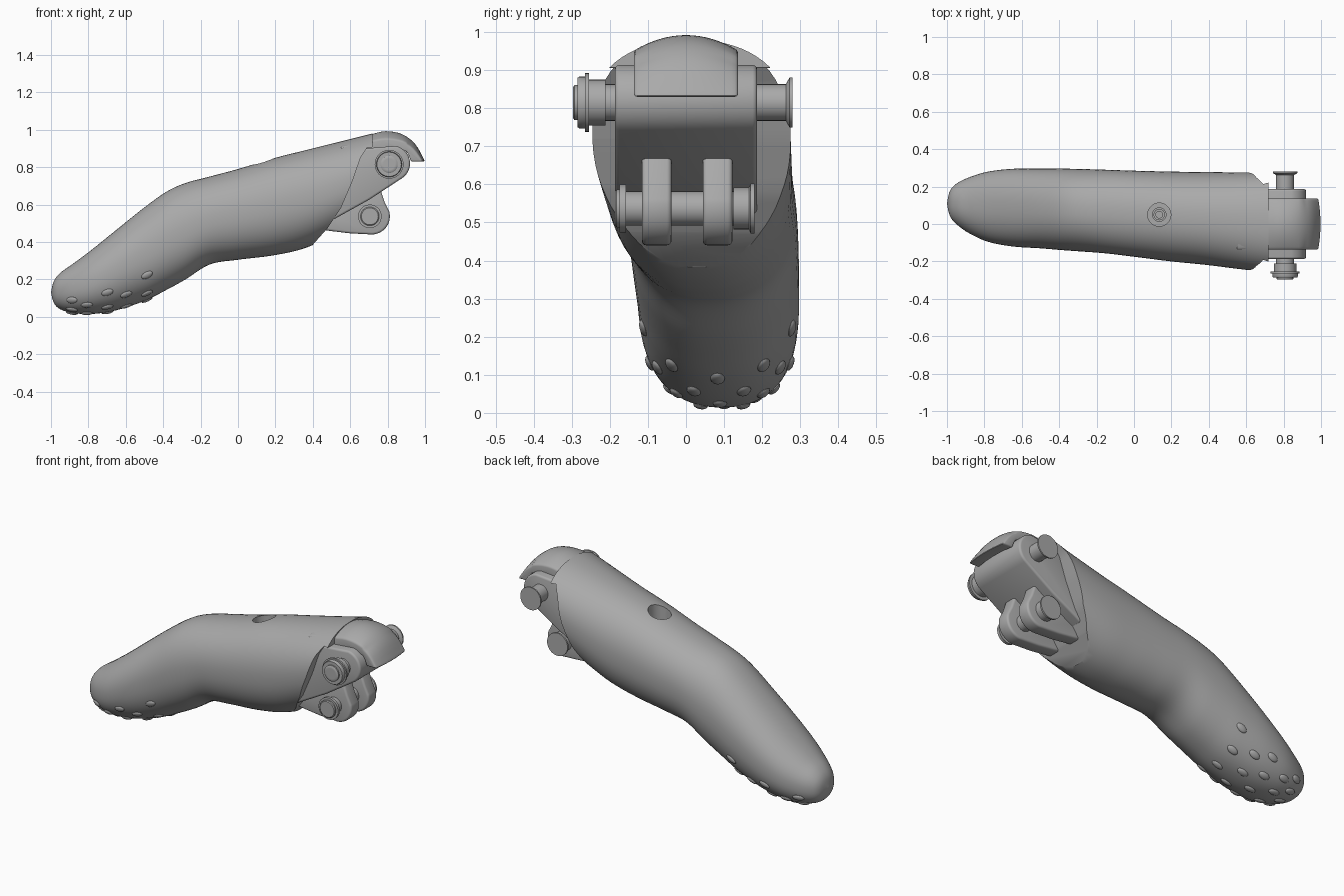
import bpy, bmesh, math
from mathutils import Vector, Matrix

cube = bpy.data.objects.get("Cube")
if cube:
    bpy.data.objects.remove(cube)

grey = bpy.data.materials.new("plain_grey")
grey.use_nodes = True
COLOUR = (0.4, 0.4, 0.4, 1)
grey.diffuse_color = COLOUR
grey.node_tree.nodes["Principled BSDF"].inputs["Base Color"].default_value = COLOUR


def finish(name, bm):
    """Turn a bmesh into a linked object."""
    bmesh.ops.remove_doubles(bm, verts=bm.verts, dist=1e-5)
    bmesh.ops.recalc_face_normals(bm, faces=bm.faces)
    mesh = bpy.data.meshes.new(name)
    bm.to_mesh(mesh)
    bm.free()
    mesh.materials.append(grey)
    ob = bpy.data.objects.new(name, mesh)
    bpy.context.collection.objects.link(ob)
    return ob


def smooth(ob, angle=35):
    bpy.ops.object.select_all(action='DESELECT')
    bpy.context.view_layer.objects.active = ob
    ob.select_set(True)
    bpy.ops.object.shade_smooth_by_angle(angle=math.radians(angle))


def bake(ob):
    """Apply the modifiers of an object."""
    deps = bpy.context.evaluated_depsgraph_get()
    mesh = bpy.data.meshes.new_from_object(ob.evaluated_get(deps))
    ob.modifiers.clear()
    ob.data = mesh


def cut(ob, cutter):
    mod = ob.modifiers.new("cut", 'BOOLEAN')
    mod.operation, mod.solver, mod.object = 'DIFFERENCE', 'EXACT', cutter
    bake(ob)
    bpy.data.objects.remove(cutter)


def loft(name, rings):
    """Skin closed rings of points, capping both ends."""
    bm = bmesh.new()
    rows = [[bm.verts.new(p) for p in ring] for ring in rings]
    n = len(rows[0])
    for a, b in zip(rows, rows[1:]):
        for i in range(n):
            j = (i + 1) % n
            bm.faces.new((a[i], a[j], b[j], b[i]))
    bm.faces.new(rows[0])
    bm.faces.new(rows[-1])
    return finish(name, bm)


def prism(name, outline, y0, y1, bevel=0.0):
    ob = loft(name, [[(x, y, z) for x, z in outline] for y in (y0, y1)])
    if bevel:
        mod = ob.modifiers.new("bevel", 'BEVEL')
        mod.width, mod.segments, mod.angle_limit = bevel, 3, math.radians(40)
        bake(ob)
        smooth(ob)
    return ob


def lathe(name, x, z, profile, n=40):
    """Turn a list of (y, radius) around an axis along y."""
    ring = [2 * math.pi * i / n for i in range(n)]
    ob = loft(name, [[(x + r * math.cos(a), y, z + r * math.sin(a)) for a in ring]
                     for y, r in profile])
    smooth(ob)
    return ob


def arc(cx, cz, r, start, end, n=14):
    steps = [math.radians(start + (end - start) * i / n) for i in range(n + 1)]
    return [(cx + r * math.cos(a), cz + r * math.sin(a)) for a in steps]


def spline(rows, t):
    """Smooth curve through rows of numbers, t counted in rows."""
    i = min(int(t), len(rows) - 2)
    f = t - i
    p0, p1, p2, p3 = (rows[max(0, min(k, len(rows) - 1))] for k in range(i - 1, i + 3))
    return [0.5 * (2 * b + (c - a) * f + (2 * a - 5 * b + 4 * c - d) * f ** 2
                   + (3 * b - a - 3 * c + d) * f ** 3)
            for a, b, c, d in zip(p0, p1, p2, p3)]


# Bent finger shell: x, right side, left side, underside, top
SECTIONS = [
    (-1, .11, .11, .13, .13), (-.985, .045, .175, .075, .19),
    (-.95, 0, .215, .04, .235), (-.88, -.05, .25, .02, .285),
    (-.78, -.095, .28, .015, .36), (-.65, -.12, .295, .035, .465),
    (-.5, -.13, .297, .085, .585), (-.38, -.14, .296, .145, .67),
    (-.28, -.147, .294, .2, .715), (-.15, -.157, .29, .28, .75),
    (0, -.175, .285, .305, .79), (.2, -.2, .28, .33, .85),
    (.38, -.218, .278, .375, .895), (.6, -.245, .275, .48, .95),
    (.72, -.255, .275, .55, .98)]


def skin(t, angle):
    x, y0, y1, z0, z1 = spline(SECTIONS, t)
    c, s = (math.copysign(abs(v) ** 0.9, v) for v in (math.cos(angle), math.sin(angle)))
    return Vector((x, (y0 + y1 + (y1 - y0) * c) / 2, (z0 + z1 + (z1 - z0) * s) / 2))


SIDES, PER = 64, 6
shell = loft("finger_shell", [[skin(k / PER, 2 * math.pi * i / SIDES) for i in range(SIDES)]
                              for k in range((len(SECTIONS) - 1) * PER + 1)])

# Curved slanting cut at the knuckle, leaving the roof
cut(shell, prism("knuckle_cutter", [
    (.34, .28), (.4, .385), (.48, .475), (.55, .58), (.61, .72), (.655, .85),
    (.69, .905), (1.2, .93), (1.2, .28)], -.5, .5))

# Stepped screw hole in the top
for radius, floor in ((.062, .74), (.036, .6)):
    bm = bmesh.new()
    bmesh.ops.create_cone(bm, cap_ends=True, segments=40, radius1=radius, radius2=radius,
                          depth=.4, matrix=Matrix.Translation((.135, .05, floor + .2)))
    cut(shell, finish("hole_cutter", bm))
smooth(shell)
lip = [(.03, .7), (.03, .755), (.018, .755), (.018, .7)]
ring = loft("screw_collar", [[(.135 + r * math.cos(a), .05 + r * math.sin(a), z) for r, z in lip]
                             for a in [math.pi * i / 16 for i in range(33)]])
smooth(ring)

# Curved hood over the knuckle
outer = [spline([(.55, .93), (.7, .972), (.79, .992), (.88, .975), (.95, .92), (1, .83)], k / 4)
         for k in range(21)]
inner = [(.935, .83), (.925, .87), (.9, .9), (.86, .915), (.55, .88)]
HALF = .137
rings = []
for k in range(17):
    u = k / 8 - 1
    rings.append([(x - .012 * u * u * (x > .9), HALF * u, .83 + (z - .83) * (1 - .25 * u * u))
                  for x, z in outer + inner])
hood = loft("knuckle_hood", rings)
mod = hood.modifiers.new("bevel", 'BEVEL')
mod.width, mod.segments, mod.angle_limit = .012, 3, math.radians(40)
bake(hood)
smooth(hood)

# Wedge bracket carrying the upper pin
prism("knuckle_bracket", [(.44, .5), (.52, .525), (.7, .625)] + arc(.825, .82, .095, -55, 80)
      + [(.68, .9), (.56, .8)], -.187, .187, .012)

# Pair of lower lugs
for side, y in (("right", -.077), ("left", .083)):
    prism(side + "_lower_lug", [(.42, .47), (.5, .458), (.6, .446)]
          + arc(.715, .537, .097, -90, 15) + [(.785, .61), (.76, .685), (.66, .66), (.46, .56)],
          y - .039, y + .039, .012)

# Turned pins with heads and retaining rings
UPPER = [(-.297, .03), (-.297, .04), (-.293, .046), (-.285, .046), (-.285, .065), (-.28, .068),
         (-.265, .068), (-.265, .077), (-.255, .077), (-.255, .06), (-.212, .06), (-.212, .048),
         (.262, .048), (.266, .055), (.272, .066), (.28, .066)]
LOWER = [(-.186, .045), (-.182, .05), (-.174, .05), (-.174, .063), (-.158, .063), (-.158, .045),
         (.125, .045), (.125, .055), (.165, .055), (.17, .066), (.18, .066)]
lathe("upper_pin", .808, .815, UPPER)
lathe("lower_pin", .705, .537, LOWER)

# Raised oval grip bumps under the fingertip
bm = bmesh.new()
for row, t in enumerate((2.9, 3.75, 4.65, 5.35, 6.1)):
    angles = (-64, -32, 0, 32, 64) if row % 2 == 0 else (-48, -16, 16, 48)
    for degrees in angles:
        a = math.radians(degrees - 90)
        p = skin(t, a)
        along = (skin(t + .02, a) - p).normalized()
        across = skin(t, a + .02) - p
        out = along.cross(across).normalized()
        if out.dot(p - Vector((p.x, .1, p.z + .1))) < 0:
            out = -out
        frame = Matrix((along, out.cross(along), out)).transposed().to_4x4()
        bmesh.ops.create_uvsphere(bm, u_segments=16, v_segments=8, radius=1,
                                  matrix=Matrix.Translation(p) @ frame
                                  @ Matrix.Diagonal((.033, .019, .01, 1)))
smooth(finish("grip_bumps", bm))
